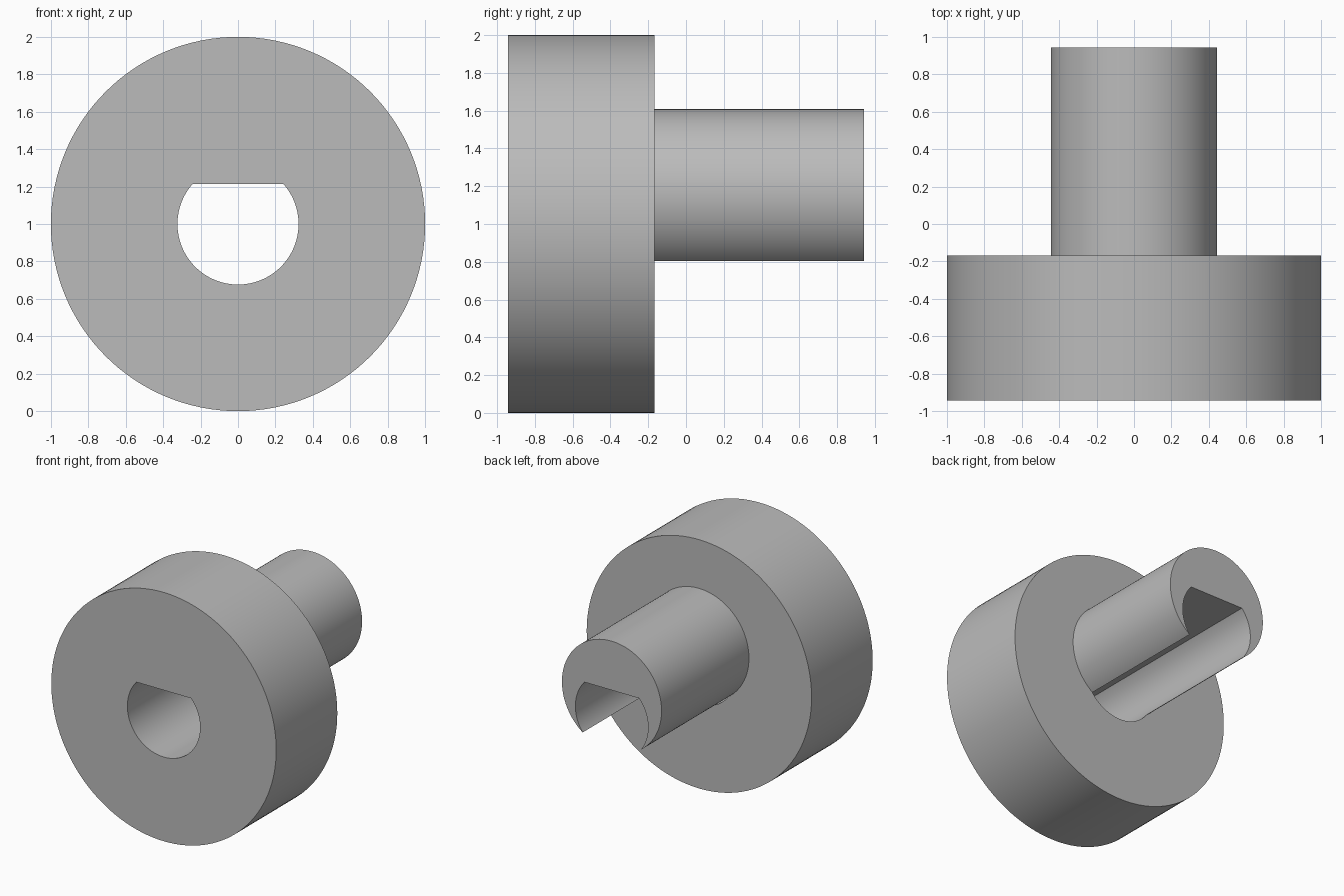
import bpy
import math

# Remove the default cube
cube = bpy.data.objects.get("Cube")
if cube:
    bpy.data.objects.remove(cube, do_unlink=True)

FRONT, SHOULDER, BACK = -0.943, -0.167, 0.943
BORE_RADIUS, FLAT_HEIGHT = 0.3235, 0.214

grey = bpy.data.materials.new("plain grey")
grey.use_nodes = True
colour = (0.5, 0.5, 0.5, 1)
grey.diffuse_color = colour
grey.node_tree.nodes["Principled BSDF"].inputs["Base Color"].default_value = colour


def cylinder(name, radius, z, y0, y1, sides=128):
    """Cylinder lying along y between y0 and y1."""
    bpy.ops.mesh.primitive_cylinder_add(
        vertices=sides, radius=radius, depth=y1 - y0,
        location=(0, (y0 + y1) / 2, z), rotation=(math.pi / 2, 0, 0))
    obj = bpy.context.object
    obj.name = name
    obj.data.materials.append(grey)
    return obj


def combine(target, tool, operation):
    """Apply a boolean and discard the tool."""
    mod = target.modifiers.new(operation.lower(), "BOOLEAN")
    mod.operation = operation
    mod.solver = "EXACT"
    mod.object = tool
    bpy.ops.object.select_all(action="DESELECT")
    target.select_set(True)
    bpy.context.view_layer.objects.active = target
    bpy.ops.object.modifier_apply(modifier=mod.name)
    bpy.data.objects.remove(tool, do_unlink=True)


# Wide collar with the raised, off-centre shaft behind it
hub = cylinder("collar_and_shaft", 1, 1, FRONT, SHOULDER)
shaft = cylinder("shaft", 0.443, 1.165, SHOULDER - 0.2, BACK)
combine(hub, shaft, "UNION")

# D-shaped bore: a round cutter trimmed flat on top
bore = cylinder("bore_cutter", BORE_RADIUS, 1, FRONT - 0.1, BACK + 0.1)
bpy.ops.mesh.primitive_cube_add(size=3, location=(0, 0, 1 + FLAT_HEIGHT + 1.5))
combine(bore, bpy.context.object, "DIFFERENCE")
combine(hub, bore, "DIFFERENCE")

# Smooth round walls, crisp rims
bpy.ops.object.shade_smooth_by_angle(angle=math.radians(30))
